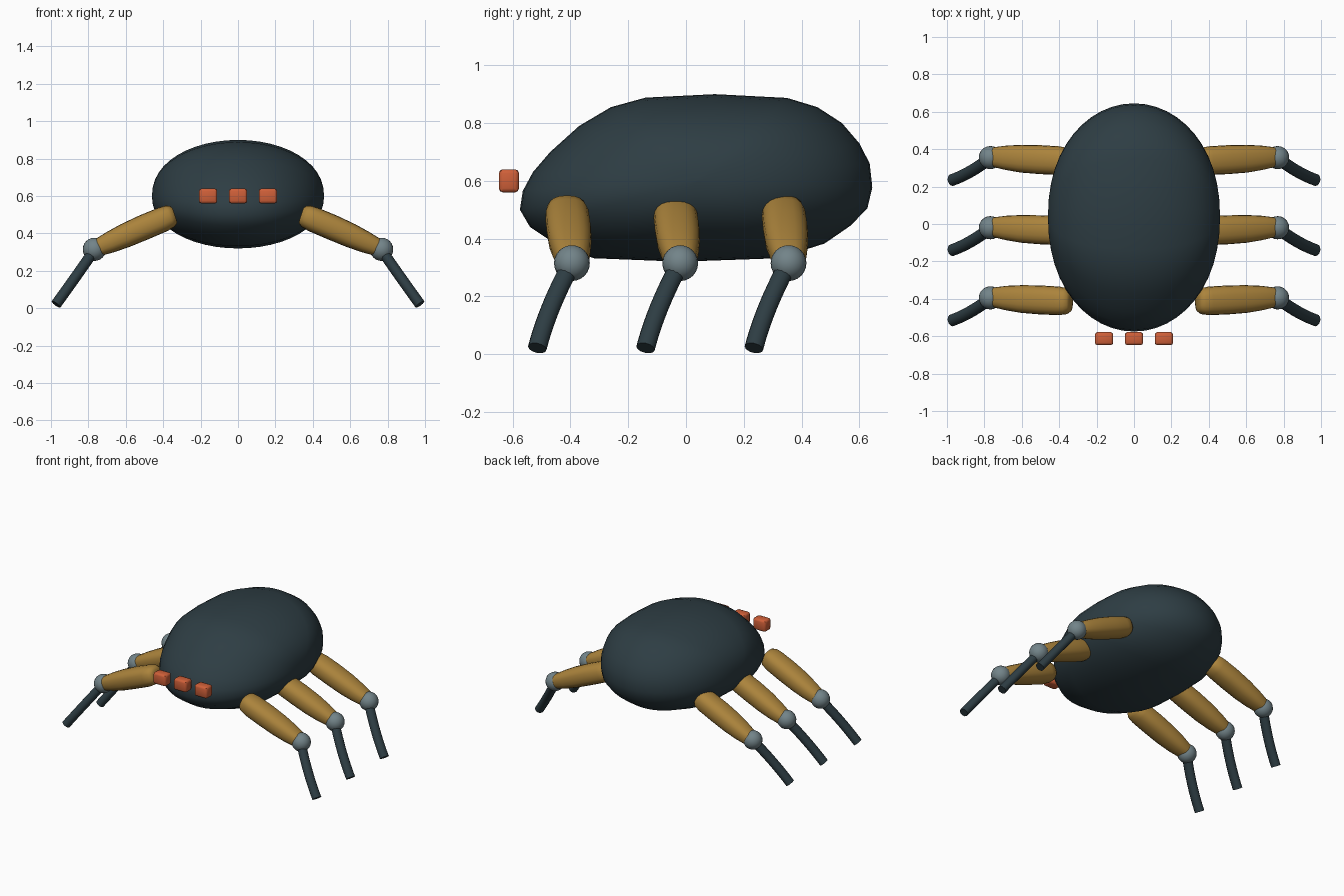
import bpy, bmesh
from math import sin, cos, pi, copysign
from mathutils import Vector

cube = bpy.data.objects.get("Cube")
if cube:
    bpy.data.objects.remove(cube, do_unlink=True)


def material(name, rgb):
    m = bpy.data.materials.new(name)
    m.use_nodes = True
    m.diffuse_color = (*rgb, 1)
    m.node_tree.nodes["Principled BSDF"].inputs["Base Color"].default_value = (*rgb, 1)
    return m


DARK = material("dark slate", (0.027, 0.047, 0.057))
GOLD = material("ochre", (0.41, 0.23, 0.045))
GREY = material("steel grey", (0.17, 0.23, 0.25))
ORANGE = material("orange", (0.62, 0.115, 0.04))


def finish(name, bm, mat, angle=0.8):
    bmesh.ops.recalc_face_normals(bm, faces=bm.faces)
    mesh = bpy.data.meshes.new(name)
    bm.to_mesh(mesh)
    bm.free()
    mesh.materials.append(mat)
    ob = bpy.data.objects.new(name, mesh)
    bpy.context.collection.objects.link(ob)
    bpy.ops.object.select_all(action='DESELECT')
    ob.select_set(True)
    bpy.context.view_layer.objects.active = ob
    bpy.ops.object.shade_smooth_by_angle(angle=angle)
    return ob


def loft(name, rings, mat, angle=0.8):
    """Skin a list of closed rings and cap both ends."""
    bm = bmesh.new()
    loops = [[bm.verts.new(p) for p in ring] for ring in rings]
    n = len(loops[0])
    for a, b in zip(loops, loops[1:]):
        for i in range(n):
            j = (i + 1) % n
            bm.faces.new((a[i], a[j], b[j], b[i]))
    bm.faces.new(loops[0])
    bm.faces.new(loops[-1])
    return finish(name, bm, mat, angle)


def tube(name, path, radii, mat, sides=16, power=1.0, angle=0.8):
    """Sweep a rounded section along a path with a radius at each point."""
    path = [Vector(p) for p in path]
    rings = []
    for k, p in enumerate(path):
        t = (path[min(k + 1, len(path) - 1)] - path[max(k - 1, 0)]).normalized()
        u = t.cross(Vector((0, 1, 0))).normalized()
        v = u.cross(t)
        ring = []
        for i in range(sides):
            a = 2 * pi * i / sides
            c, s = [copysign(abs(w) ** power, w) for w in (cos(a), sin(a))]
            ring.append(p + radii[k] * (0.93 * u * c + 1.06 * v * s))
        rings.append(ring)
    return loft(name, rings, mat, angle)


# Body: side outline swept outwards in shrinking slices
outline = [(-.575, .5), (-.565, .565), (-.53, .63), (-.47, .7), (-.37, .79),
           (-.26, .855), (-.14, .888), (.1, .9), (.35, .887), (.455, .855),
           (.54, .8), (.6, .73), (.636, .66), (.645, .577), (.628, .505),
           (.57, .445), (.48, .383), (.32, .332), (-.02, .32), (-.32, .332),
           (-.45, .38), (-.54, .44)]
CY, CZ = 0.04, 0.6
steps = 24
rings = []
for k in range(steps + 1):
    a = (-0.5 + k / steps) * pi * 0.995
    grow = cos(a) ** 0.92
    rings.append([(0.46 * sin(a), CY + (y - CY) * grow, CZ + (z - CZ) * grow)
                  for y, z in outline])
loft("body", rings, DARK, 1.2)

# Eyes: three small rounded blocks ahead of the nose
for label, x in (("right", -.16), ("centre", 0), ("left", .16)):
    bm = bmesh.new()
    bmesh.ops.create_cube(bm, size=1)
    for v in bm.verts:
        v.co = (x + v.co.x * .098, -.613 + v.co.y * .07, .6 + v.co.z * .08)
    bmesh.ops.bevel(bm, geom=bm.edges[:], offset=.014, segments=2,
                    profile=.5, affect='EDGES')
    finish(label + "_eye", bm, ORANGE)

# Legs: thigh, knee ball and shin, three on each side
for side, s in (("left", 1), ("right", -1)):
    for place, y in (("front", -.395), ("middle", -.02), ("rear", .355)):
        tag = f"{place}_{side}_"
        thigh = [(.338, -.018, .502), (.344, -.018, .5), (.362, -.018, .493),
                 (.4, -.016, .476), (.5, -.011, .434), (.6, -.006, .39),
                 (.68, -.001, .354), (.74, .002, .328), (.765, .002, .317)]
        tube(tag + "thigh", [(s * a, y + b, c) for a, b, c in thigh],
             [.036, .053, .066, .072, .073, .07, .062, .052, .045], GOLD, 20, .82, 1.1)

        bm = bmesh.new()
        bmesh.ops.create_uvsphere(bm, u_segments=20, v_segments=12, radius=.062)
        bmesh.ops.translate(bm, verts=bm.verts, vec=(s * .768, y, .315))
        finish(tag + "knee", bm, GREY)

        start, mid, end = [Vector((s * a, y + b, c)) for a, b, c in
                           ((.765, 0, .315), (.872, -.084, .16), (.973, -.12, .021))]
        path = [start * (1 - t) ** 2 + mid * 2 * t * (1 - t) + end * t * t
                for t in [i / 8 for i in range(9)]]
        tube(tag + "shin", path, [.031] * 9, DARK, 12)
